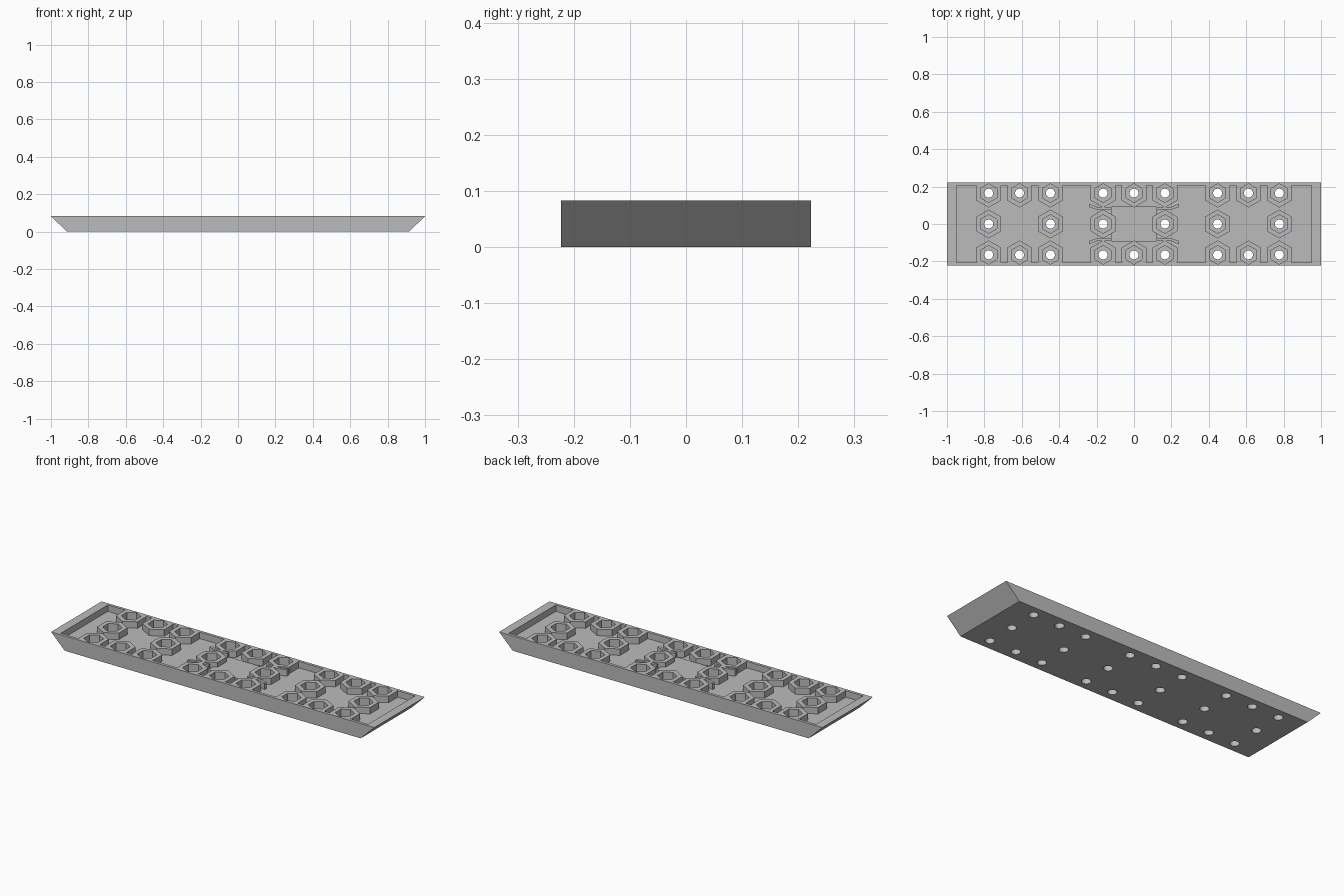
import bpy, bmesh
from math import sin, cos, pi

cube = bpy.data.objects.get("Cube")
if cube:
    bpy.data.objects.remove(cube, do_unlink=True)

H, FLOOR, NUT_FLOOR = 0.083, 0.047, 0.03

grey = bpy.data.materials.new("plain grey")
grey.use_nodes = True
colour = (0.5, 0.5, 0.5, 1)
grey.diffuse_color = colour
grey.node_tree.nodes["Principled BSDF"].inputs["Base Color"].default_value = colour


def ring(x, y, r, n, turn=0.0):
    return [(x + r * cos(turn + 2 * pi * i / n), y + r * sin(turn + 2 * pi * i / n)) for i in range(n)]


def rect(x, y):
    return [(-x, -y), (x, -y), (x, y), (-x, y)]


def prisms(name, outlines, z0, z1, top_scale=1.0):
    """Extrude each outline from z0 to z1; top_scale widens the top in x."""
    bm = bmesh.new()
    for pts in outlines:
        low = [bm.verts.new((x, y, z0)) for x, y in pts]
        high = [bm.verts.new((x * top_scale, y, z1)) for x, y in pts]
        n = len(pts)
        bm.faces.new(low[::-1])
        bm.faces.new(high)
        for i in range(n):
            j = (i + 1) % n
            bm.faces.new((low[i], low[j], high[j], high[i]))
    bmesh.ops.recalc_face_normals(bm, faces=bm.faces[:])
    mesh = bpy.data.meshes.new(name)
    bm.to_mesh(mesh)
    bm.free()
    mesh.materials.append(grey)
    obj = bpy.data.objects.new(name, mesh)
    bpy.context.collection.objects.link(obj)
    return obj


def cut(obj, cutter):
    """Subtract the cutter, bake the result and discard the cutter."""
    cutter.hide_render = True
    mod = obj.modifiers.new("cut", 'BOOLEAN')
    mod.operation, mod.solver, mod.object = 'DIFFERENCE', 'EXACT', cutter
    mod.use_self = True
    bpy.context.view_layer.update()
    deps = bpy.context.evaluated_depsgraph_get()
    mesh = bpy.data.meshes.new_from_object(obj.evaluated_get(deps))
    obj.modifiers.clear()
    obj.data = mesh
    bpy.data.objects.remove(cutter, do_unlink=True)


# Three groups of eight sockets, each a square ring with an empty middle
centres = [(g + dx, dy) for g in (-0.612, 0, 0.612)
           for dx in (-0.165, 0, 0.165) for dy in (-0.165, 0, 0.165)
           if dx or dy]

# Bent ribs around the middle group
rib = [(0.24, 0.108), (0.2, 0.092), (0.12, 0.092), (0.12, 0.077), (0.2, 0.077), (0.24, 0.09)]
ribs = []
for sx in (-1, 1):
    for sy in (-1, 1):
        pts = [(x * sx, y * sy) for x, y in rib]
        ribs.append(pts if sx * sy < 0 else pts[::-1])

# Recess shape, leaving the hexagonal bosses, ribs and a low centre plate standing
recess = prisms("recess_cutter", [rect(0.95, 0.207)], FLOOR, H + 0.02)
cut(recess, prisms("boss_shapes", [ring(x, y, 0.077, 6, pi / 2) for x, y in centres],
                   FLOOR - 0.02, H + 0.05))
cut(recess, prisms("rib_shapes", ribs, FLOOR - 0.02, H + 0.05))
cut(recess, prisms("plate_shape", [rect(0.12, 0.093)], FLOOR - 0.02, FLOOR + 0.01))

# Tray with sloped ends
tray = prisms("socket_tray", [rect(0.915, 0.223)], 0, H, 1 / 0.915)
cut(tray, recess)
cut(tray, prisms("nut_pockets", [ring(x, y, 0.05, 6, pi / 2) for x, y in centres], NUT_FLOOR, H + 0.05))
cut(tray, prisms("bolt_holes", [ring(x, y, 0.024, 24) for x, y in centres], -0.05, H + 0.05))
